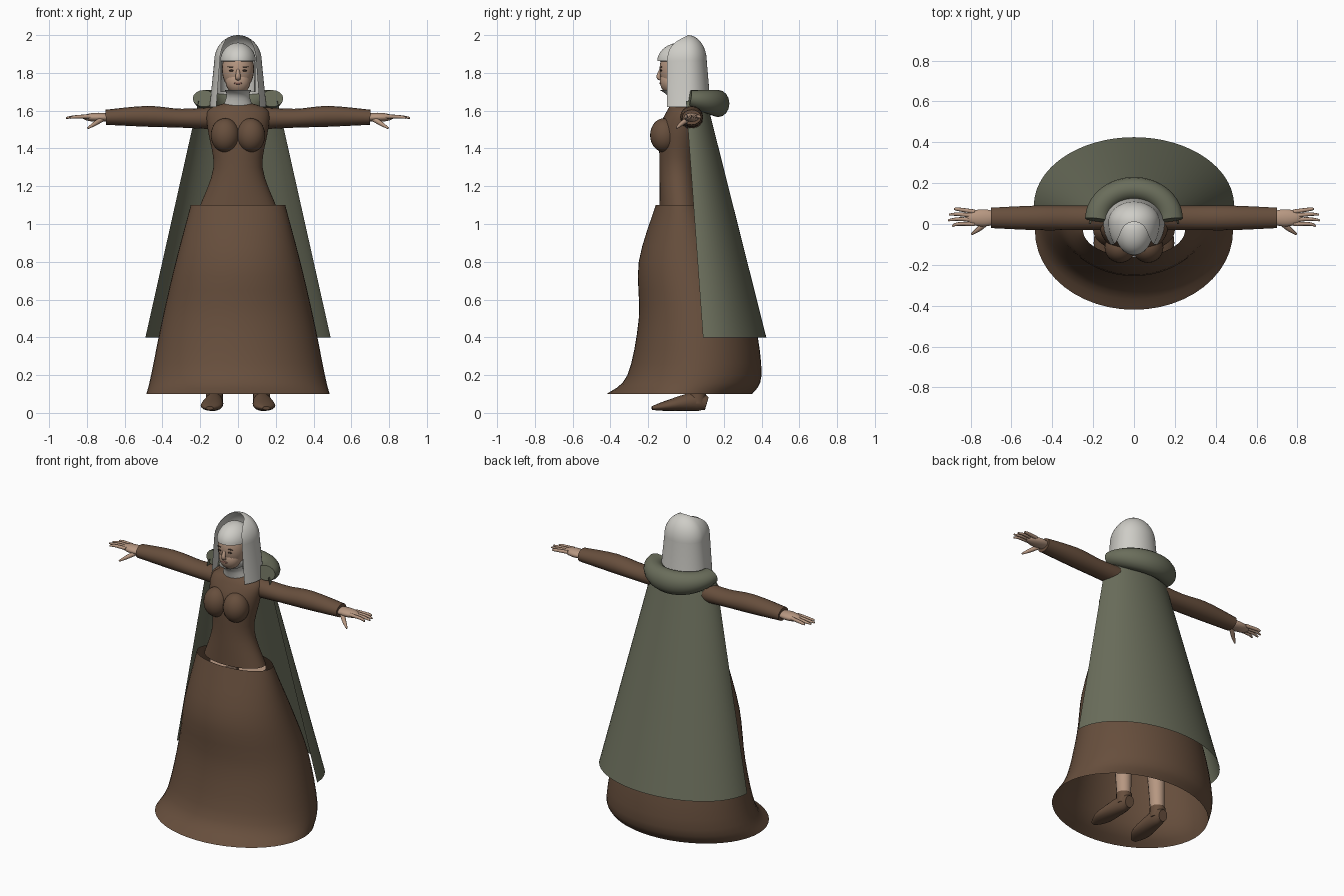
import bpy, bmesh
from math import sin, cos, pi, radians
from mathutils import Vector

default_cube = bpy.data.objects.get("Cube")
if default_cube:
    bpy.data.objects.remove(default_cube)


def material(name, *rgb):
    mat = bpy.data.materials.new(name)
    mat.use_nodes = True
    mat.diffuse_color = (*rgb, 1)
    shader = mat.node_tree.nodes["Principled BSDF"]
    shader.inputs["Base Color"].default_value = mat.diffuse_color
    return mat


BROWN = material("brown wool", .135, .077, .046)
GREEN = material("grey green cloth", .145, .155, .105)
LINEN = material("pale linen", .62, .61, .57)
SKIN = material("skin", .47, .31, .22)
DARK = material("dark brown", .06, .04, .03)
LIPS = material("lips", .28, .13, .1)
parts = []


def add_object(name, bm, mat):
    bmesh.ops.remove_doubles(bm, verts=bm.verts, dist=.0002)
    bmesh.ops.recalc_face_normals(bm, faces=bm.faces)
    mesh = bpy.data.meshes.new(name)
    bm.to_mesh(mesh)
    bm.free()
    mesh.materials.append(mat)
    part = bpy.data.objects.new(name, mesh)
    bpy.context.collection.objects.link(part)
    parts.append(part)


def loft(name, rings, mat, capped=False):
    bm = bmesh.new()
    rows = [[bm.verts.new(point) for point in ring] for ring in rings]
    for low, high in zip(rows, rows[1:]):
        for a, b, c, d in zip(low, low[1:], high[1:], high):
            bm.faces.new((a, b, c, d))
    if capped:
        bm.faces.new(rows[0][:-1])
        bm.faces.new(rows[-1][:-1])
    add_object(name, bm, mat)


def smooth_rows(rows, steps=4):
    """Run a smooth curve through the given rows of numbers."""
    rows = [Vector(row) for row in rows]
    padded = [rows[0], *rows, rows[-1]]
    result = []
    for before, start, end, after in zip(padded, padded[1:], padded[2:], padded[3:]):
        for step in range(steps):
            t = step / steps
            leave, arrive = (end - before) / 2, (after - start) / 2
            bend = (end - start) * 3 - leave * 2 - arrive
            twist = (start - end) * 2 + leave + arrive
            result.append(start + leave * t + bend * t * t + twist * t ** 3)
    return result + [rows[-1]]


def oval(z, width, front, middle, back, gap=0, segments=48):
    """Horizontal oval, open at the front by the gap angle on each side."""
    ring = []
    for i in range(segments + 1):
        angle = radians(gap + (360 - 2 * gap) * i / segments)
        reach = front if cos(angle) > 0 else back
        y = middle + (reach - middle) * abs(cos(angle))
        ring.append((width * sin(angle), y, z))
    return ring


def garment(name, rows, mat):
    """Closed shell through rows of height, half width, front and back."""
    loft(name, [oval(z, width, front, (front + back) / 2, back)
                for z, width, front, back in smooth_rows(rows)], mat)


def hood(name, heights, widths, depths, gap, crown_gap, mat):
    """Open-fronted sides from hem to brow, with a rounded crown on top."""
    hem, brow, top = heights
    flare, width = widths
    front, middle, back = depths
    grow = flare / width
    rings = [oval(hem, flare, front, middle, back * grow, gap),
             oval(brow, width, front, middle, back, gap)]
    for i in range(13):
        angle = pi / 2 * i / 12
        size, rise = cos(angle), sin(angle)
        rings.append(oval(brow + .002 + (top - brow - .002) * rise, width * size,
                          middle + (front - middle) * size, middle,
                          middle + (back - middle) * size, crown_gap(rise)))
    loft(name, rings, mat)


def tube(name, stations, mat, side=1, segments=16):
    """Capped oval tube; stations hold a point, radius across and radius up."""
    rows = smooth_rows(stations)
    points = [Vector((x * side, y, z)) for x, y, z, *radii in rows]
    last = len(points) - 1
    rings = []
    for i, point in enumerate(points):
        along = points[min(i + 1, last)] - points[max(i - 1, 0)]
        along.normalize()
        reference = Vector((0, 1, 0)) if abs(along.z) > .8 else Vector((0, 0, 1))
        across = along.cross(reference).normalized() * rows[i][3]
        up = across.cross(along).normalized() * rows[i][4]
        turns = [2 * pi * k / segments for k in range(segments + 1)]
        rings.append([point + across * cos(turn) + up * sin(turn) for turn in turns])
    loft(name, rings, mat, capped=True)


def blob(name, center, size, mat):
    bm = bmesh.new()
    bmesh.ops.create_uvsphere(bm, u_segments=24, v_segments=16, radius=1)
    bmesh.ops.scale(bm, vec=size, verts=bm.verts)
    bmesh.ops.translate(bm, vec=center, verts=bm.verts)
    add_object(name, bm, mat)


# Dress
garment("skirt", [(.1, .485, -.42, .35), (.2, .46, -.31, .4), (.5, .4, -.25, .36),
                  (.8, .33, -.25, .25), (1.1, .25, -.16, .1)], BROWN)
garment("bodice", [(1.1, .2, -.14, .08), (1.3, .13, -.14, .05), (1.5, .16, -.14, .08),
                   (1.6, .16, -.1, .09), (1.64, .07, -.07, .05)], BROWN)

# Cloak: half a cone, with a rolled collar that thickens behind the neck
loft("cloak", [oval(.4, .49, 0, .09, .425, gap=90),
               oval(1.65, .21, 0, 0, .11, gap=90)], GREEN)
collar = []
for i in range(13):
    angle = pi * i / 12
    thickness = .045 + .027 * sin(angle)
    collar.append((.18 * cos(angle), .02 + .15 * sin(angle), 1.71 - thickness,
                   .06, thickness))
tube("cloak_collar", collar, GREEN)

# Head, neck cloth, hair with a straight fringe, and veil
blob("head", (0, -.05, 1.82), (.085, .09, .12), SKIN)
blob("jaw", (0, -.078, 1.755), (.066, .06, .068), SKIN)
garment("neck_cloth", [(1.62, .08, -.08, .05), (1.68, .06, -.1, .02),
                       (1.71, .07, -.14, .02)], LINEN)
hood("hair", (1.7, 1.86, 1.96), (.092, .094), (-.152, -.03, .06), 68,
     lambda rise: 0, LINEN)
hood("veil", (1.62, 1.86, 2), (.15, .126), (-.16, .01, .11), 50,
     lambda rise: 50 + 38 * rise ** 6, LINEN)

# Face
tube("nose", [(0, -.134, 1.82, .007, .006), (0, -.145, 1.78, .014, .012),
              (0, -.134, 1.765, .012, .006)], SKIN)
blob("mouth", (0, -.135, 1.745), (.022, .005, .006), LIPS)

for side, label in ((1, "left"), (-1, "right")):
    blob(label + "_eye", (.034 * side, -.132, 1.812), (.015, .005, .005), DARK)
    blob(label + "_eyebrow", (.035 * side, -.131, 1.832), (.02, .005, .003), DARK)
    blob(label + "_bust", (.068 * side, -.115, 1.47), (.076, .075, .09), BROWN)

    # Sleeve and hand
    tube(label + "_sleeve", [(.1, .03, 1.56, .06, .06), (.3, .03, 1.56, .06, .05),
                             (.48, .03, 1.57, .06, .055), (.7, .03, 1.565, .05, .04)],
         BROWN, side)
    blob(label + "_palm", (.74 * side, .03, 1.565), (.085, .042, .024), SKIN)
    for finger, tip in enumerate((.89, .91, .905, .88)):
        spread = .02 * finger
        tube(f"{label}_finger_{finger + 1}", [
            (.78, spread, 1.57, .011, .011), (.86, spread * 1.2, 1.567, .009, .009),
            (tip, spread * 1.4 - .01, 1.562, .005, .005)], SKIN, side, segments=8)
    tube(label + "_thumb", [(.72, .01, 1.555, .015, .015), (.76, -.025, 1.53, .012, .012),
                            (.795, -.05, 1.507, .005, .005)], SKIN, side, segments=8)

    # Leg and shoe
    tube(label + "_leg", [(.125, .06, .08, .04, .04), (.12, .04, .5, .055, .06),
                          (.1, 0, 1.05, .08, .08)], SKIN, side)
    tube(label + "_shoe", [(.125, .11, .05, .03, .035), (.126, .05, .06, .045, .05),
                           (.14, -.1, .038, .058, .028), (.15, -.18, .025, .02, .01)],
         BROWN, side)
    tube(label + "_shoe_cuff", [(.125, .06, .05, .046, .046), (.125, .06, .12, .045, .045)],
         BROWN, side)

# Shading
bpy.ops.object.select_all(action="DESELECT")
for part in parts:
    part.select_set(True)
bpy.context.view_layer.objects.active = parts[0]
bpy.ops.object.shade_smooth_by_angle(angle=radians(45))
